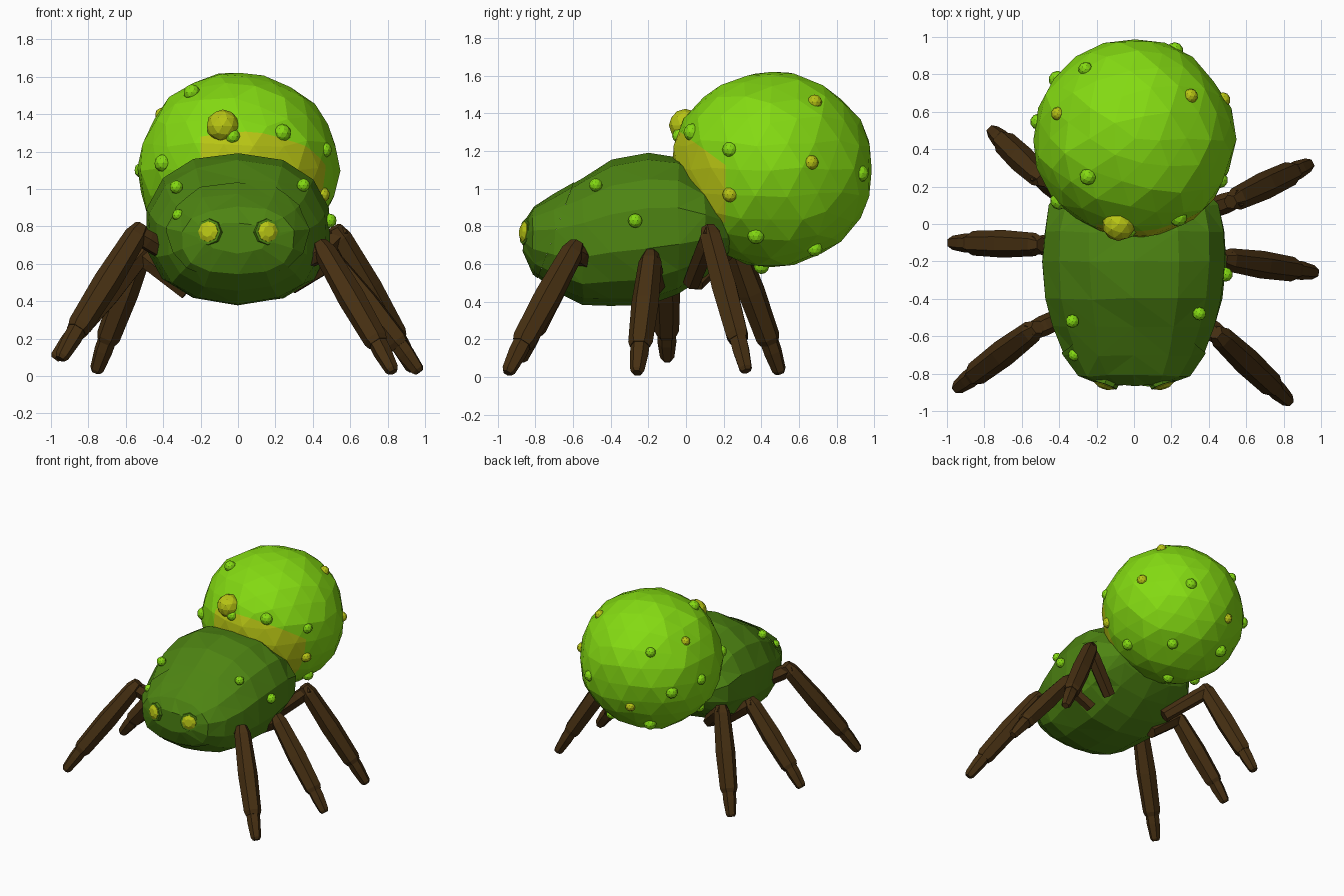
import bpy, bmesh, math, random
from mathutils import Vector, Matrix

random.seed(4)
if "Cube" in bpy.data.objects:
    bpy.data.objects.remove(bpy.data.objects["Cube"])


def material(name, rgb):
    m = bpy.data.materials.new(name)
    m.use_nodes = True
    m.diffuse_color = (*rgb, 1)
    bsdf = m.node_tree.nodes["Principled BSDF"]
    bsdf.inputs["Base Color"].default_value = (*rgb, 1)
    bsdf.inputs["Roughness"].default_value = 0.8
    return m


LIME = material("lime green", (0.23, 0.70, 0.006))
GREEN = material("dark green", (0.075, 0.23, 0.006))
YELLOW = material("olive yellow", (0.48, 0.56, 0.007))
BROWN = material("dark brown", (0.062, 0.029, 0.006))


def finish(bm, name, *mats):
    me = bpy.data.meshes.new(name)
    bm.to_mesh(me)
    bm.free()
    for m in mats:
        me.materials.append(m)
    ob = bpy.data.objects.new(name, me)
    bpy.context.collection.objects.link(ob)
    return ob


def jitter(bm, amount):
    for v in bm.verts:
        v.co += Vector(random.uniform(-amount, amount) for _ in range(3))


def loft(bm, rings):
    """Skin a list of point rings and cap both ends."""
    loops = [[bm.verts.new(p) for p in ring] for ring in rings]
    n = len(loops[0])
    for a, b in zip(loops, loops[1:]):
        for i in range(n):
            j = (i + 1) % n
            bm.faces.new((a[i], a[j], b[j], b[i]))
    bm.faces.new(loops[0][::-1])
    bm.faces.new(loops[-1])


# Abdomen: faceted ball with a yellow patch on the front
CENTRE = Vector((0, 0.455, 1.105))
bm = bmesh.new()
bmesh.ops.create_icosphere(bm, subdivisions=3, radius=1)
bmesh.ops.transform(bm, matrix=Matrix.Diagonal((0.538, 0.536, 0.52, 1)), verts=bm.verts)
jitter(bm, 0.01)
bmesh.ops.translate(bm, vec=CENTRE, verts=bm.verts)
patch_planes = [(Vector((0, -0.07, 1.33)), Vector((0, 0.59, 0.81))),
                (Vector((-0.2, 0, 0)), Vector((-1, 0, 0))),
                (Vector((0, 0.21, 0)), Vector((0, 1, 0))),
                (Vector((0, 0, 0.82)), Vector((0, 0, -1)))]
for co, no in patch_planes:
    bmesh.ops.bisect_plane(bm, geom=bm.verts[:] + bm.edges[:] + bm.faces[:],
                           plane_co=co, plane_no=no, dist=0.0005)
for f in bm.faces:
    mid = f.calc_center_median()
    f.material_index = int(all((mid - co).dot(no) < 0 for co, no in patch_planes))
finish(bm, "abdomen", LIME, YELLOW)

# Head and thorax: rounded rings along y (y, half width, low z, high z)
sections = [(-0.86, 0.16, 0.66, 0.82), (-0.81, 0.30, 0.55, 0.90),
            (-0.70, 0.38, 0.46, 0.97), (-0.55, 0.44, 0.385, 1.06),
            (-0.40, 0.48, 0.38, 1.15), (-0.20, 0.50, 0.385, 1.19),
            (-0.04, 0.49, 0.44, 1.17), (0.10, 0.46, 0.54, 1.05),
            (0.22, 0.34, 0.64, 0.92), (0.27, 0.20, 0.72, 0.85)]
SIDES = 14


def soft(v):
    return math.copysign(abs(v) ** 0.88, v)


rings = []
for y, w, lo, hi in sections:
    angles = [2 * math.pi * (i + 0.5) / SIDES for i in range(SIDES)]
    rings.append([(w * soft(math.cos(a)), y,
                   (lo + hi) / 2 + (hi - lo) / 2 * soft(math.sin(a))) for a in angles])
bm = bmesh.new()
loft(bm, rings)
jitter(bm, 0.006)
bmesh.ops.triangulate(bm, faces=[f for f in bm.faces if len(f.verts) == 4])
# Raised face plate with a fine lip
cut_co, cut_no = Vector((0, -0.6, 1.02)), Vector((0, -1, 0.38)).normalized()
cut = bmesh.ops.bisect_plane(bm, geom=bm.verts[:] + bm.edges[:] + bm.faces[:],
                             plane_co=cut_co, plane_no=cut_no, dist=0.0005)
bmesh.ops.split_edges(bm, edges=[e for e in cut["geom_cut"] if isinstance(e, bmesh.types.BMEdge)])
plate = {v for f in bm.faces if (f.calc_center_median() - cut_co).dot(cut_no) > 0 for v in f.verts}
pivot = Vector((0, -0.7, 0.74))
for v in plate:
    v.co = pivot + (v.co - pivot) * 1.02
bmesh.ops.recalc_face_normals(bm, faces=bm.faces)
finish(bm, "head", GREEN)

# Eyes: dark rim with a domed yellow centre
for side, name in ((-1, "right"), (1, "left")):
    turn = Vector((side * 0.35, -1, 0.12)).to_track_quat('Z', 'Y').to_matrix().to_4x4()
    place = Matrix.Translation((side * 0.155, -0.85, 0.77)) @ turn
    for part, mat, profile in (
            ("eye_rim", GREEN, ((-0.04, 0.075), (0.012, 0.07), (0.014, 0.05))),
            ("eye", YELLOW, ((-0.02, 0.06), (0.016, 0.056), (0.03, 0.03)))):
        bm = bmesh.new()
        loft(bm, [[place @ Vector((r * math.cos(k * math.pi / 4), r * math.sin(k * math.pi / 4), h))
                   for k in range(8)] for h, r in profile])
        finish(bm, f"{name}_{part}", mat)


# Bumps scattered over abdomen and head
def bumps(name, mat, radius, spots, snap):
    bm = bmesh.new()
    for s in spots:
        p = Vector(s)
        if snap:
            p = CENTRE + (p - CENTRE).normalized() * 0.52
        bmesh.ops.create_icosphere(bm, subdivisions=2, radius=radius * random.uniform(0.9, 1.15),
                                   matrix=Matrix.Translation(p))
    finish(bm, name, mat)


bumps("green_bumps", LIME, 0.043, [
    (0.25, 0.01, 1.31), (0.47, 0.23, 1.21), (0.38, 0.37, 0.74), (0.2, 0.69, 0.67),
    (0.22, 0.93, 1.08), (0, 0.4, 0.58), (-0.26, 0.83, 1.36), (-0.53, 0.55, 1.1),
    (-0.25, 0.25, 1.52), (-0.43, 0.1, 1.14), (-0.35, 0.3, 0.72), (-0.2, 0.75, 0.75),
    (-0.42, 0.78, 1.05), (-0.03, -0.06, 1.29)], True)
bumps("yellow_bumps", YELLOW, 0.036, [
    (0.31, 0.69, 1.47), (0.49, 0.67, 1.14), (0.48, 0.22, 0.96),
    (-0.15, 0.95, 0.91), (-0.41, 0.59, 1.4)], True)
bumps("large_yellow_bump", YELLOW, 0.085, [(-0.08, 0.01, 1.33)], True)
bumps("head_bumps", LIME, 0.034, [
    (-0.33, -0.52, 1.01), (0.35, -0.48, 1.02), (-0.32, -0.7, 0.86),
    (0.49, -0.27, 0.83), (0.36, -0.3, 0.53)], False)


# Legs: thigh, shin and foot as six-sided tapered segments
def segment(bm, a, b, profile):
    axis = b - a
    rot = axis.to_track_quat('Z', 'Y')
    loft(bm, [[a + axis * t + rot @ Vector((r * math.cos(k * math.pi / 3), r * math.sin(k * math.pi / 3), 0))
               for k in range(6)] for t, r in profile])


legs = {"front_left": ((0.28, -0.47, 0.58), (0.46, -0.6, 0.67), (0.83, -0.95, 0.02)),
        "middle_left": ((0.28, -0.16, 0.48), (0.50, -0.19, 0.62), (0.97, -0.26, 0.02)),
        "back_left": ((0.27, 0.03, 0.50), (0.54, 0.13, 0.75), (0.94, 0.32, 0.03)),
        "front_right": ((-0.28, -0.45, 0.60), (-0.54, -0.57, 0.76), (-0.95, -0.88, 0.09)),
        "middle_right": ((-0.27, -0.13, 0.45), (-0.52, -0.11, 0.65), (-0.98, -0.1, 0.09)),
        "back_right": ((-0.25, 0.05, 0.50), (-0.5, 0.25, 0.72), (-0.76, 0.5, 0.02))}
for name, points in legs.items():
    hip, knee, tip = map(Vector, points)
    ankle = knee.lerp(tip, 0.78) + Vector((0, 0, 0.01))
    bm = bmesh.new()
    segment(bm, hip, knee, ((0, 0.05), (0.8, 0.056), (1.1, 0.045)))
    segment(bm, knee, ankle, ((-0.08, 0.04), (0.02, 0.062), (0.5, 0.074), (0.95, 0.066), (1, 0.055)))
    segment(bm, ankle, tip, ((-0.1, 0.05), (0.3, 0.05), (0.9, 0.038), (1, 0.026)))
    finish(bm, name + "_leg", BROWN)
